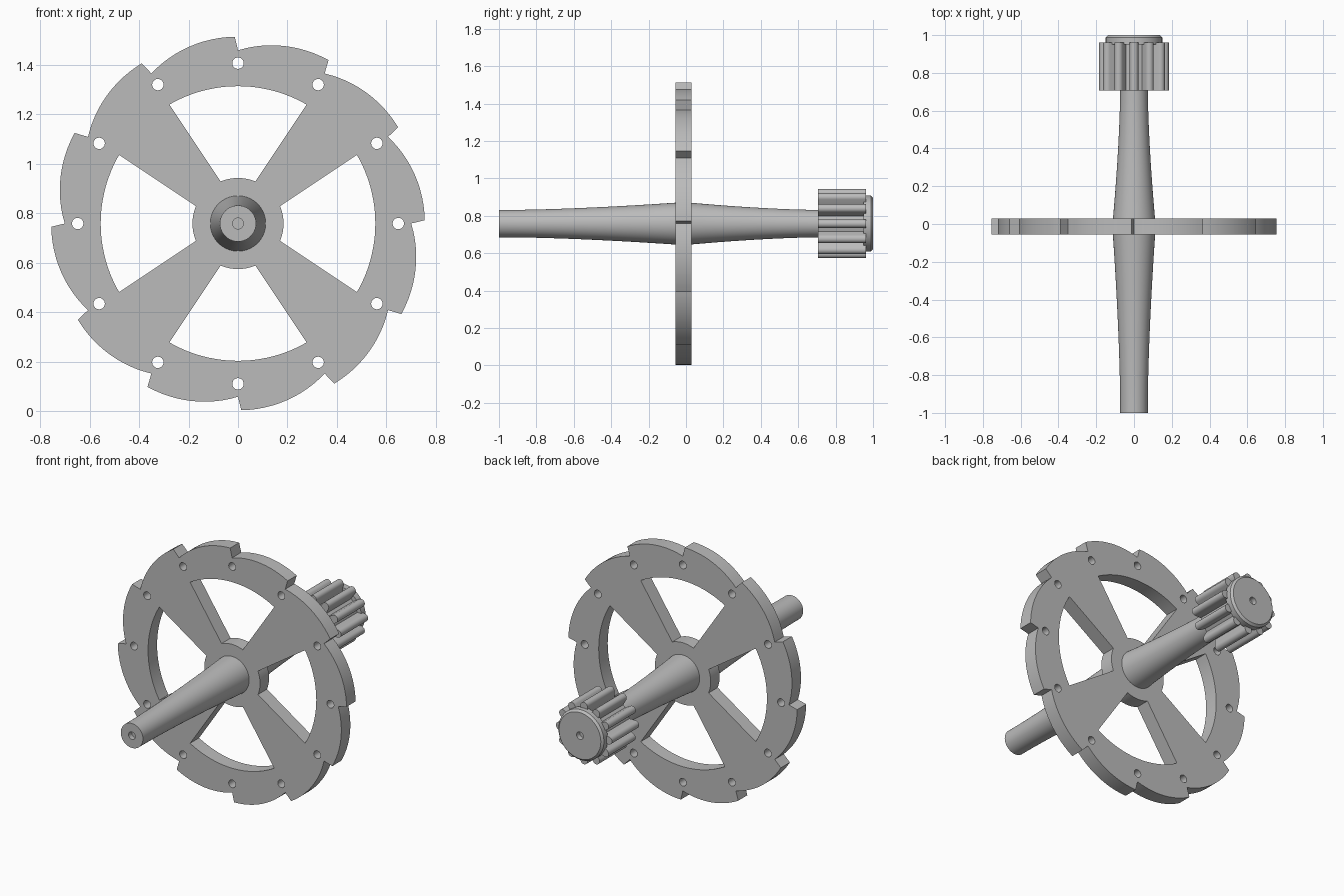
import bpy, bmesh
from math import pi, sin, cos, radians
from mathutils import Vector, Matrix

if "Cube" in bpy.data.objects:
    bpy.data.objects.remove(bpy.data.objects["Cube"], do_unlink=True)

CENTRE_Z = 0.758
metal = bpy.data.materials.new("grey_metal")
metal.use_nodes = True
GREY = (0.5, 0.5, 0.5, 1)
metal.diffuse_color = GREY
metal.node_tree.nodes["Principled BSDF"].inputs["Base Color"].default_value = GREY


def polar(r, degrees):
    a = radians(degrees)
    return (r * cos(a), r * sin(a))


def circle(x, y, r, n=24):
    return [(x + r * cos(2 * pi * i / n), y + r * sin(2 * pi * i / n)) for i in range(n)]


def finish(ob, angle=30):
    bm = bmesh.new()
    bm.from_mesh(ob.data)
    bmesh.ops.remove_doubles(bm, verts=bm.verts, dist=1e-5)
    bmesh.ops.recalc_face_normals(bm, faces=bm.faces)
    bm.to_mesh(ob.data)
    bm.free()
    ob.data.materials.clear()
    ob.data.materials.append(metal)
    bpy.ops.object.select_all(action='DESELECT')
    ob.select_set(True)
    bpy.context.view_layer.objects.active = ob
    bpy.ops.object.shade_smooth_by_angle(angle=radians(angle))


def plate(name, outlines, y0, y1):
    """Flat outlines (first is the rim, the rest are openings) made solid from y0 to y1."""
    cu = bpy.data.curves.new(name, 'CURVE')
    cu.dimensions = '2D'
    cu.fill_mode = 'BOTH'
    cu.extrude = (y1 - y0) / 2
    for pts in outlines:
        sp = cu.splines.new('POLY')
        sp.points.add(len(pts) - 1)
        for p, (x, y) in zip(sp.points, pts):
            p.co = (x, y, 0, 1)
        sp.use_cyclic_u = True
    ob = bpy.data.objects.new(name, cu)
    bpy.context.collection.objects.link(ob)
    bpy.ops.object.select_all(action='DESELECT')
    ob.select_set(True)
    bpy.context.view_layer.objects.active = ob
    bpy.ops.object.convert(target='MESH')
    ob = bpy.context.view_layer.objects.active
    ob.data.transform(Matrix.Rotation(pi / 2, 4, 'X'))
    ob.location = (0, (y0 + y1) / 2, CENTRE_Z)
    finish(ob)
    return ob


def lathe(name, profile, steps=64):
    """Spin (radius, y) points about the y axis."""
    bm = bmesh.new()
    vs = [bm.verts.new((r, y, 0)) for r, y in profile]
    es = [bm.edges.new(pair) for pair in zip(vs, vs[1:])]
    bmesh.ops.spin(bm, geom=vs + es, cent=(0, 0, 0), axis=(0, 1, 0),
                   angle=2 * pi, steps=steps, use_merge=True)
    me = bpy.data.meshes.new(name)
    bm.to_mesh(me)
    bm.free()
    ob = bpy.data.objects.new(name, me)
    bpy.context.collection.objects.link(ob)
    ob.location.z = CENTRE_Z
    finish(ob)
    return ob


# Ratchet wheel: twelve curved teeth, four windows, twelve pin holes
TEETH = 12
rim = []
for k in range(TEETH):
    start = 90 - 30 * k
    for i in range(13):
        t = i / 12
        rim.append(polar(0.755 - 0.055 * (1 - t) ** 2, start - 29 * t))
openings = []
for k in range(4):
    mid = 90 * k
    outer = [polar(0.555, mid - 30 + 60 * i / 24) for i in range(25)]
    inner = [polar(0.184, mid + 22.4 - 44.8 * i / 12) for i in range(13)]
    openings.append(outer + inner)
for k in range(TEETH):
    openings.append(circle(*polar(0.648, 30 * k), 0.023))
plate("ratchet_wheel", [rim] + openings, -0.055, 0.03)

# Shaft: slim at both ends, swelling towards the wheel, with a centre hole in front
HUB_Y = -0.012


def taper(length, sign):
    pts = []
    for i in range(17):
        t = i / 16
        pts.append((0.073 + 0.042 * (1 - t) ** 1.6, HUB_Y + sign * length * t))
    return pts


front = taper(0.95, -1)[::-1]
back = taper(0.73, 1)[1:]
shaft = [(0, -0.97), (0.022, -0.97), (0.022, -1), (0.073, -1)] + front + back
lathe("shaft", shaft + [(0, HUB_Y + 0.73)])

# Pinion: twelve round-tipped leaves
leaf = 0.023
pinion = []
for k in range(TEETH):
    turn = Matrix.Rotation(2 * pi * k / TEETH, 2)
    pts = [(0.122, -leaf)]
    for i in range(11):
        a = -pi / 2 + pi * i / 10
        pts.append((0.185 - leaf + leaf * cos(a), leaf * sin(a)))
    pts.append((0.122, leaf))
    pinion += [tuple(turn @ Vector(p)) for p in pts]
plate("pinion", [pinion], 0.707, 0.962)

# Collar: bevelled end disc with a centre hole
lathe("pinion_collar", [(0, 0.95), (0.15, 0.95), (0.15, 0.988), (0.138, 1),
                        (0.022, 1), (0.022, 0.97), (0, 0.97)])
